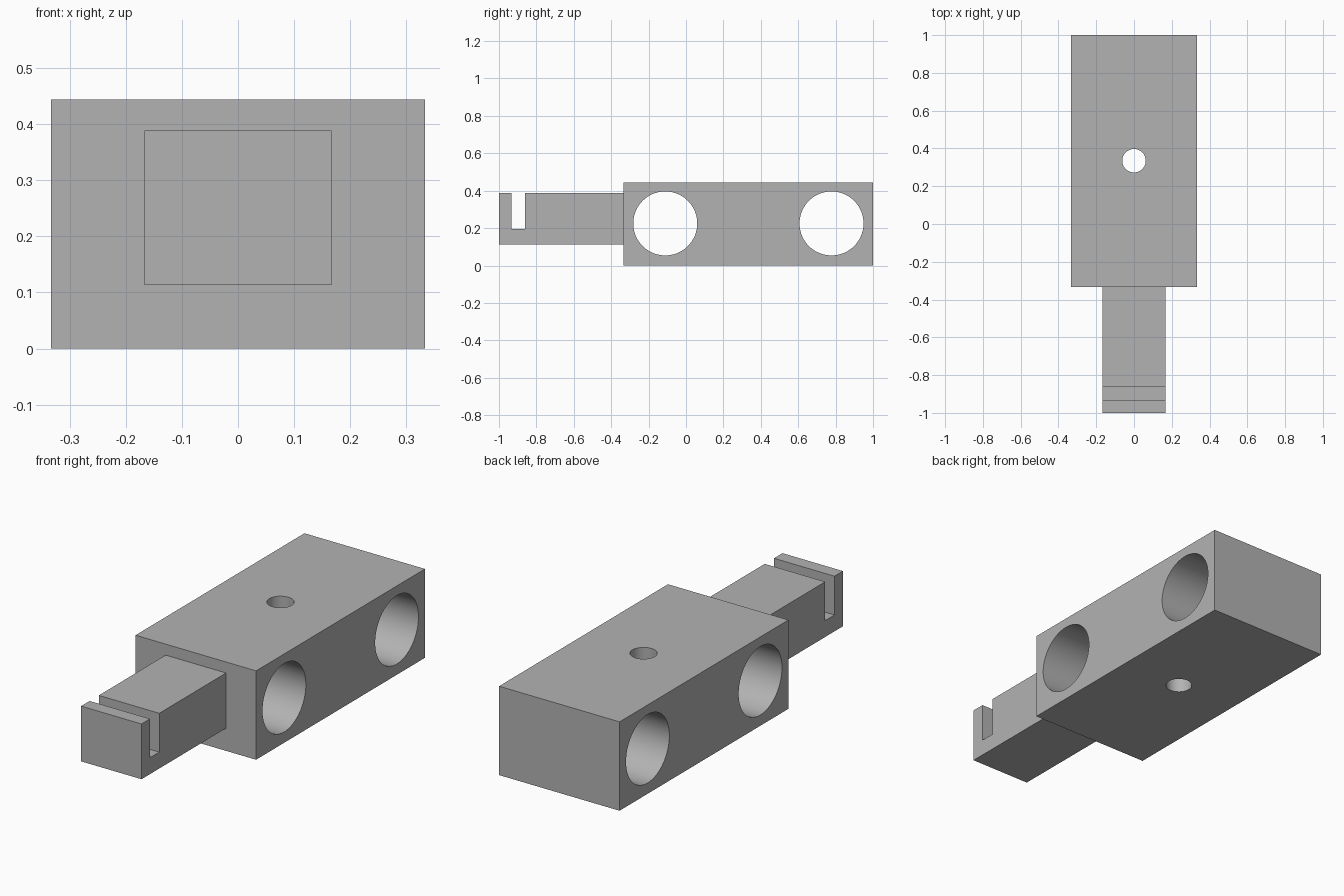
import bpy
import bmesh
from math import pi, radians

cube = bpy.data.objects.get("Cube")
if cube:
    bpy.data.objects.remove(cube, do_unlink=True)

GREY = (0.45, 0.45, 0.45, 1)
grey = bpy.data.materials.new("plain_grey")
grey.use_nodes = True
grey.diffuse_color = GREY
grey.node_tree.nodes["Principled BSDF"].inputs["Base Color"].default_value = GREY


def extrude_side(name, outline, half_width):
    """Extrude a (y, z) side outline symmetrically across x."""
    bm = bmesh.new()
    face = bm.faces.new([bm.verts.new((-half_width, y, z)) for y, z in outline])
    result = bmesh.ops.extrude_face_region(bm, geom=[face])
    moved = [g for g in result["geom"] if isinstance(g, bmesh.types.BMVert)]
    bmesh.ops.translate(bm, verts=moved, vec=(2 * half_width, 0, 0))
    bmesh.ops.recalc_face_normals(bm, faces=bm.faces)
    mesh = bpy.data.meshes.new(name)
    bm.to_mesh(mesh)
    bm.free()
    mesh.materials.append(grey)
    obj = bpy.data.objects.new(name, mesh)
    bpy.context.collection.objects.link(obj)
    return obj


def bore(target, location, radius, rotation):
    """Drill a round through hole and discard the cutter."""
    bpy.ops.mesh.primitive_cylinder_add(vertices=96, radius=radius, depth=1,
                                        location=location, rotation=rotation)
    cutter = bpy.context.object
    cutter.hide_render = True
    cutter.data.materials.append(grey)
    mod = target.modifiers.new("bore", "BOOLEAN")
    mod.operation = "DIFFERENCE"
    mod.solver = "EXACT"
    mod.object = cutter
    bpy.context.view_layer.objects.active = target
    bpy.ops.object.modifier_apply(modifier=mod.name)
    bpy.data.objects.remove(cutter, do_unlink=True)


# Main block with two cross bores and one vertical pin hole
JOINT, TOP = -0.333, 0.444
block = extrude_side("main_block", [(JOINT, 0), (1, 0), (1, TOP), (JOINT, TOP)], 0.333)
for y in (-0.111, 0.778):
    bore(block, (0, y, TOP / 2 + 0.003), 0.171, (0, pi / 2, 0))
bore(block, (0, 0.335, TOP / 2), 0.062, (0, 0, 0))

# Front tongue with a slot open to the top
LOW, HIGH, FLOOR = 0.113, 0.389, 0.195
tongue = extrude_side("front_tongue", [
    (-1, LOW), (JOINT, LOW), (JOINT, HIGH), (-0.86, HIGH),
    (-0.86, FLOOR), (-0.933, FLOOR), (-0.933, HIGH), (-1, HIGH)], 0.167)

# Smooth bores, crisp edges
bpy.ops.object.select_all(action="DESELECT")
block.select_set(True)
bpy.context.view_layer.objects.active = block
bpy.ops.object.shade_smooth_by_angle(angle=radians(30))
